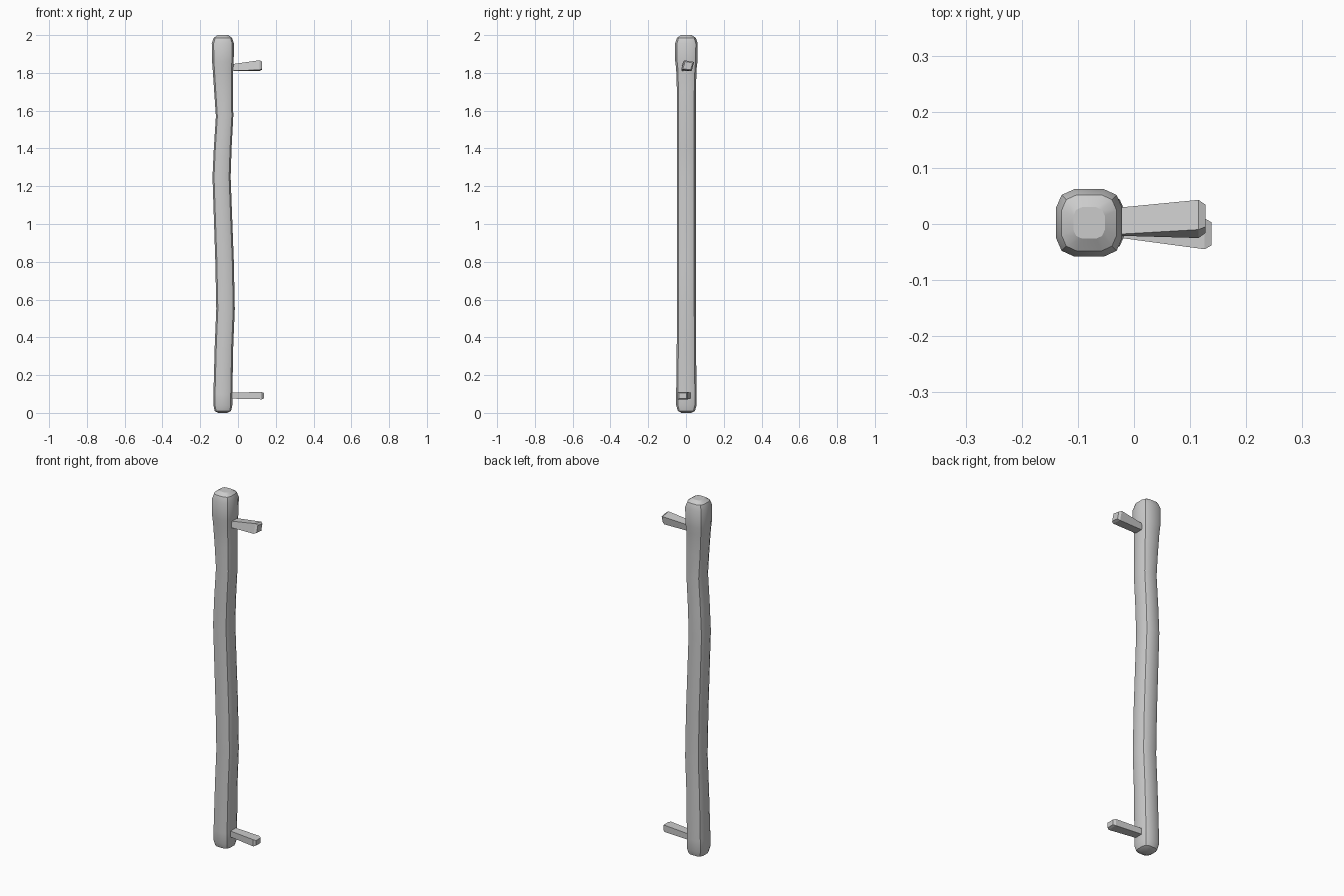
import bpy, bmesh

if "Cube" in bpy.data.objects:
    bpy.data.objects.remove(bpy.data.objects["Cube"])

def loft(name, rings, angle):
    """Skin a list of equal-length point rings and cap both ends."""
    bm = bmesh.new()
    loops = [[bm.verts.new(p) for p in r] for r in rings]
    n = len(loops[0])
    for a, b in zip(loops, loops[1:]):
        for i in range(n):
            j = (i + 1) % n
            bm.faces.new((a[i], a[j], b[j], b[i]))
    bm.faces.new(loops[0][::-1])
    bm.faces.new(loops[-1])
    bmesh.ops.recalc_face_normals(bm, faces=bm.faces)
    mesh = bpy.data.meshes.new(name)
    bm.to_mesh(mesh)
    bm.free()
    obj = bpy.data.objects.new(name, mesh)
    bpy.context.collection.objects.link(obj)
    bpy.ops.object.select_all(action='DESELECT')
    obj.select_set(True)
    bpy.context.view_layer.objects.active = obj
    if angle:
        bpy.ops.object.shade_smooth_by_angle(angle=angle)
    return obj

# Bulged square cross-section: two points per side plus one per corner
side = [(1, -.45), (1, .45), (.83, .83)]
section = []
for _ in range(4):
    section += side
    side = [(-y, x) for x, y in side]

# Crooked post: z, centre x, half width x, half width y
levels = [
    (0.0, -.080, .024, .026), (.010, -.080, .043, .045), (.040, -.080, .050, .054),
    (.10, -.080, .050, .054), (.36, -.074, .049, .051), (.55, -.066, .049, .050),
    (.80, -.071, .049, .050), (1.25, -.087, .048, .050), (1.40, -.081, .047, .050),
    (1.57, -.071, .046, .050), (1.70, -.076, .050, .050), (1.82, -.080, .054, .054),
    (1.86, -.080, .057, .059), (1.955, -.080, .059, .060), (1.985, -.080, .049, .050),
    (2.0, -.080, .028, .028),
]
loft("post", [[(cx + hx * u, .002 + hy * v, z) for u, v in section]
              for z, cx, hx, hy in levels], 0.5)

def peg(name, base_z, tip_x, tip):
    """Flared square peg with a chamfered end; tip is its (y, z) corners."""
    base = [(-.06, y, base_z + z) for y, z in
            ((-.020, -.016), (.026, -.016), (.026, .016), (-.020, .016))]
    cy = sum(p[0] for p in tip) / 4
    cz = sum(p[1] for p in tip) / 4
    flare = [(tip_x - .012, y, z) for y, z in tip]
    end = [(tip_x, cy + (y - cy) * .75, cz + (z - cz) * .75) for y, z in tip]
    loft(name, [base, flare, end], 0)

# Rungs stubs at the upper and lower ends
peg("upper_peg", 1.826, .127, [(-.025, 1.816), (.030, 1.810), (.043, 1.858), (-.010, 1.867)])
peg("lower_peg", .092, .138, [(-.045, .072), (.010, .072), (.010, .110), (-.045, .110)])
